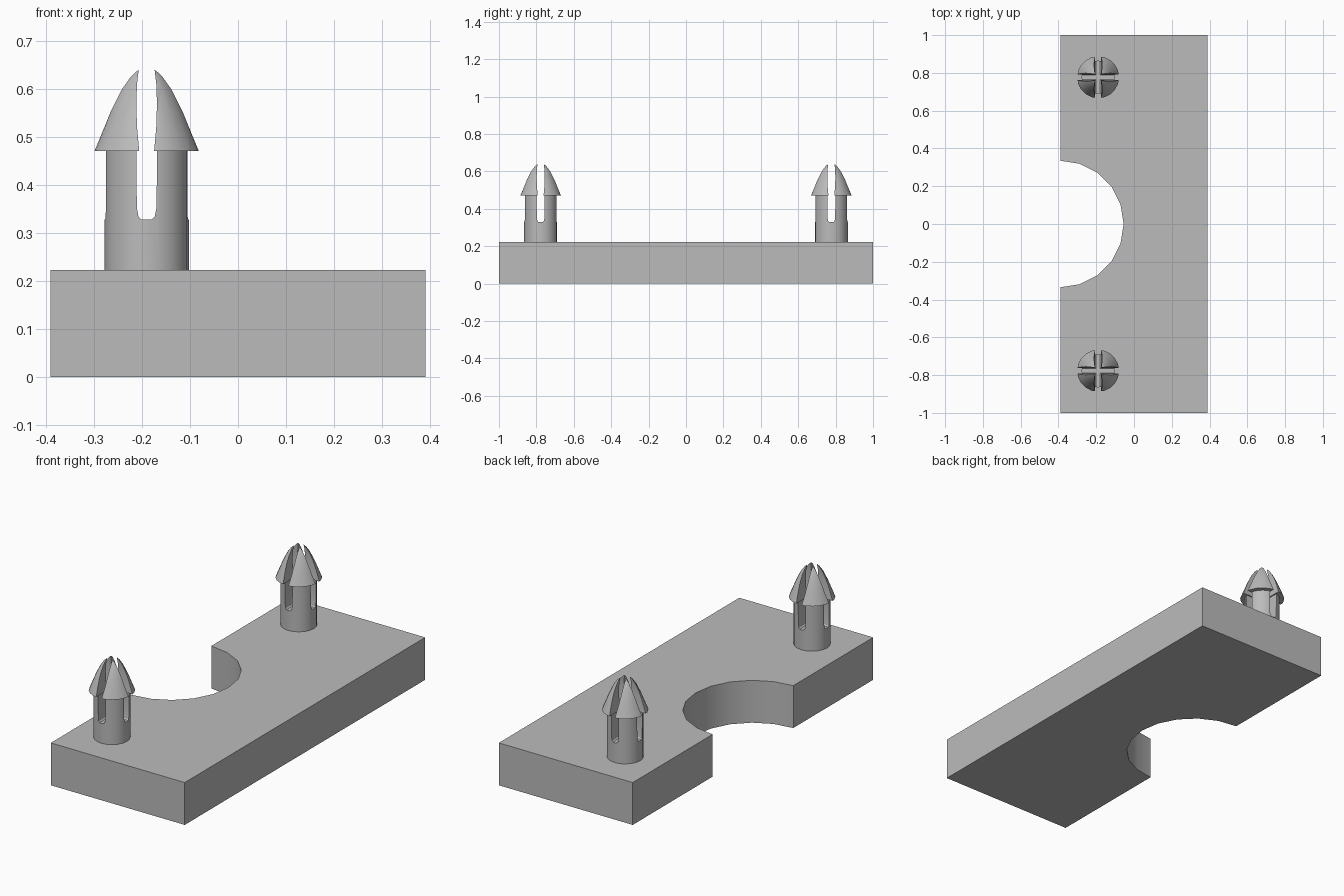
import bpy, bmesh, math
from mathutils import Matrix, Vector

cube = bpy.data.objects.get("Cube")
if cube:
    bpy.data.objects.remove(cube, do_unlink=True)

grey = bpy.data.materials.new("light grey plastic")
grey.use_nodes = True
colour = (0.5, 0.5, 0.5, 1)
grey.diffuse_color = colour
grey.node_tree.nodes["Principled BSDF"].inputs["Base Color"].default_value = colour

PLATE_TOP, HEAD_BASE = 0.223, 0.47
PIN_X, PIN_Y = -0.19, 0.777
SIDES = 20


def finish(name, bm):
    bmesh.ops.recalc_face_normals(bm, faces=bm.faces)
    mesh = bpy.data.meshes.new(name)
    bm.to_mesh(mesh)
    bm.free()
    mesh.materials.append(grey)
    obj = bpy.data.objects.new(name, mesh)
    bpy.context.collection.objects.link(obj)
    return obj


def prism(name, points, push):
    """Extrude a closed outline along a vector."""
    bm = bmesh.new()
    face = bm.faces.new([bm.verts.new(p) for p in points])
    ext = bmesh.ops.extrude_face_region(bm, geom=[face])["geom"]
    verts = [g for g in ext if isinstance(g, bmesh.types.BMVert)]
    bmesh.ops.translate(bm, verts=verts, vec=push)
    return finish(name, bm)


def turned(name, profile):
    """Revolve a closed (radius, z) profile that starts and ends on the axis."""
    bm = bmesh.new()
    verts = [bm.verts.new((r, 0, z)) for r, z in profile]
    edges = [bm.edges.new(pair) for pair in zip(verts, verts[1:])]
    bmesh.ops.spin(bm, geom=verts + edges, axis=(0, 0, 1), cent=(0, 0, 0),
                   angle=math.tau, steps=SIDES)
    bmesh.ops.remove_doubles(bm, verts=bm.verts, dist=0.0001)
    return finish(name, bm)


def cross_cut(obj, half_outline):
    """Cut two crossing slots whose half width varies with height."""
    outline = [(w, -0.2, z) for w, z in half_outline]
    outline += [(-w, -0.2, z) for w, z in reversed(half_outline)]
    for angle in (0, math.pi / 2):
        cutter = prism("slot_cutter", outline, Vector((0, 0.4, 0)))
        cutter.data.transform(Matrix.Rotation(angle, 4, "Z"))
        cutter.hide_render = True
        mod = obj.modifiers.new("slot", "BOOLEAN")
        mod.operation, mod.solver, mod.object = "DIFFERENCE", "EXACT", cutter
        bpy.context.view_layer.update()
        cut = bpy.data.meshes.new_from_object(
            obj.evaluated_get(bpy.context.evaluated_depsgraph_get()))
        obj.modifiers.clear()
        obj.data = cut
        bpy.data.objects.remove(cutter, do_unlink=True)


def smooth(obj):
    bpy.ops.object.select_all(action="DESELECT")
    obj.select_set(True)
    bpy.context.view_layer.objects.active = obj
    bpy.ops.object.shade_smooth_by_angle(angle=math.radians(30))


# Plate with a half-round notch in its right edge
notch = [(-0.39 + 0.335 * math.cos(a), 0.335 * math.sin(a), 0)
         for a in (math.radians(18 * i - 90) for i in range(11))]
corners = [(-0.39, 1, 0), (0.39, 1, 0), (0.39, -1, 0), (-0.39, -1, 0)]
plate = prism("base_plate", notch + corners, Vector((0, 0, PLATE_TOP)))
smooth(plate)

# Slotted pin: shaft with round-bottomed slots, ogive head split in four
shaft = turned("front_pin_shaft", [(0, PLATE_TOP), (0.088, PLATE_TOP),
                                   (0.088, HEAD_BASE), (0, HEAD_BASE)])
cross_cut(shaft, [(0.011, 0.328), (0.017, 0.334), (0.02, 0.35),
                  (0.0215, 0.42), (0.0215, 0.5)])
head = turned("front_pin_head", [(0, HEAD_BASE), (0.111, HEAD_BASE), (0.097, 0.505),
                                 (0.079, 0.55), (0.055, 0.6), (0.038, 0.625),
                                 (0.024, 0.639), (0, 0.65)])
cross_cut(head, [(0.0155, 0.45), (0.0155, HEAD_BASE), (0.02, 0.52),
                 (0.0215, 0.57), (0.02, 0.61), (0.0165, 0.64), (0.0165, 0.7)])

# Place the front pin and repeat it at the back
for part in (shaft, head):
    smooth(part)
    part.location = (PIN_X, -PIN_Y, 0)
    twin = part.copy()
    twin.name = part.name.replace("front", "back")
    twin.location.y = PIN_Y
    bpy.context.collection.objects.link(twin)
